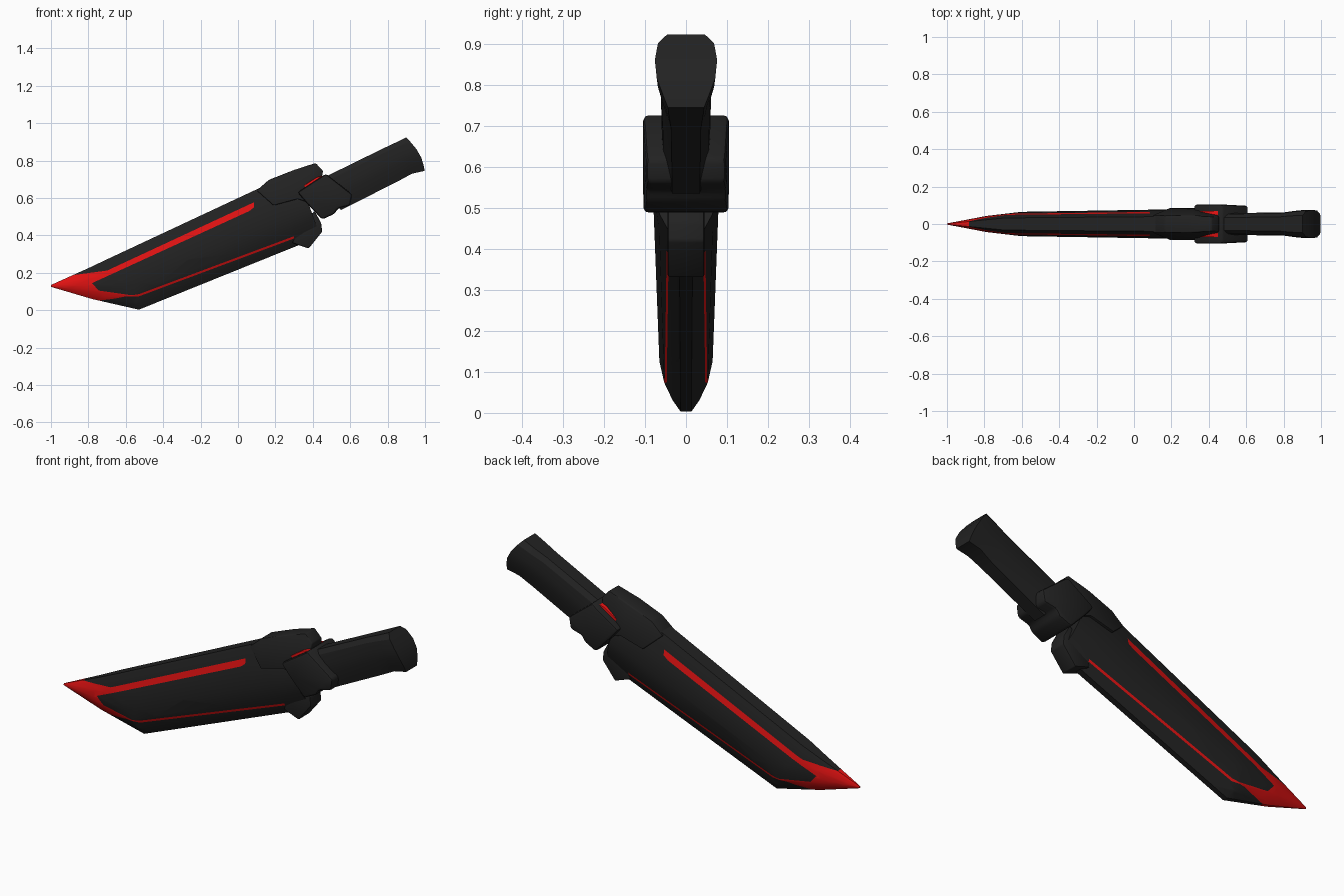
import bpy, bmesh, math
from mathutils import Vector

if "Cube" in bpy.data.objects:
    bpy.data.objects.remove(bpy.data.objects["Cube"])


def material(name, rgb):
    m = bpy.data.materials.new(name)
    m.diffuse_color = (*rgb, 1)
    m.use_nodes = True
    m.node_tree.nodes["Principled BSDF"].inputs["Base Color"].default_value = m.diffuse_color
    return m


BLACK = material("matte black", (0.016, 0.016, 0.016))
RED = material("bright red", (0.75, 0.006, 0.006))


def finish(name, bm, mats, angle=28):
    bmesh.ops.recalc_face_normals(bm, faces=bm.faces)
    me = bpy.data.meshes.new(name)
    bm.to_mesh(me)
    bm.free()
    ob = bpy.data.objects.new(name, me)
    bpy.context.collection.objects.link(ob)
    for m in mats:
        me.materials.append(m)
    bpy.ops.object.select_all(action='DESELECT')
    ob.select_set(True)
    bpy.context.view_layer.objects.active = ob
    bpy.ops.object.shade_smooth_by_angle(angle=math.radians(angle))
    return ob


def loft(stations, profile):
    """Stations: top (x,z), bottom (x,z), half width, end bow. Profile: (share of depth, share of width)."""
    bm = bmesh.new()
    rings = []
    for tx, tz, bx, bz, w, bow in stations:
        half = [(tx + (bx - tx) * v + bow * math.sin(math.pi * v), tz + (bz - tz) * v, w * k)
                for v, k in profile]
        pts = [(x, y, z) for x, z, y in half] + [(x, -y, z) for x, z, y in reversed(half)]
        rings.append([bm.verts.new(p) for p in pts])
    n = len(rings[0])
    for a, b in zip(rings, rings[1:]):
        for i in range(n):
            j = (i + 1) % n
            bm.faces.new((a[i], a[j], b[j], b[i]))
    # caps as strips of quads
    for r in (rings[0], rings[-1]):
        for i in range(n // 2 - 1):
            bm.faces.new((r[i], r[i + 1], r[n - 2 - i], r[n - 1 - i]))
    return bm


def slab(name, pts, mat, bevel=0.01):
    """Side outline of (x, z, half width) points, mirrored across y."""
    bm = bmesh.new()
    a = [bm.verts.new((x, -w, z)) for x, z, w in pts]
    b = [bm.verts.new((x, w, z)) for x, z, w in pts]
    bm.faces.new(a)
    bm.faces.new(b[::-1])
    for i in range(len(pts)):
        j = (i + 1) % len(pts)
        bm.faces.new((a[i], b[i], b[j], a[j]))
    bmesh.ops.recalc_face_normals(bm, faces=bm.faces)
    if bevel:
        bmesh.ops.bevel(bm, geom=bm.edges[:], offset=bevel, segments=2, profile=0.5,
                        affect='EDGES', clamp_overlap=True)
    return finish(name, bm, [mat], 35)


def inside(x, z, poly):
    hit = False
    for (x1, z1), (x2, z2) in zip(poly, poly[1:] + poly[:1]):
        if (z1 > z) != (z2 > z) and x < x1 + (z - z1) * (x2 - x1) / (z2 - z1):
            hit = not hit
    return hit


# blade, with red tip and stripes cut into its sides
blade = loft([(-1.0, 0.135, -1.0, 0.125, 0.003, 0),
              (-0.80, 0.225, -0.78, 0.06, 0.043, 0),
              (-0.69, 0.277, -0.53, 0.003, 0.065, 0),
              (0.14, 0.665, 0.33, 0.35, 0.079, 0),
              (0.33, 0.70, 0.435, 0.41, 0.079, 0)],
             [(0, .5), (.1, .68), (.33, .92), (.55, 1), (.74, .82), (.9, .5), (1, .2)])
red_areas = [
    [(-0.70, 0.212), (0.085, 0.577), (0.085, 0.55), (0.06, 0.53), (-0.78, 0.145)],
    [(-1.1, 0.21), (-0.88, 0.188), (-0.70, 0.212), (-0.78, 0.145), (-0.745, 0.105),
     (-0.57, 0.08), (-0.66, 0.062), (-0.79, 0.045), (-1.1, 0.05)],
    [(-0.62, 0.072), (-0.53, 0.086), (0.30, 0.396), (0.30, 0.384), (-0.53, 0.074)],
]
for poly in red_areas:
    for (x1, z1), (x2, z2) in zip(poly, poly[1:] + poly[:1]):
        bmesh.ops.bisect_plane(blade, geom=blade.verts[:] + blade.edges[:] + blade.faces[:],
                               dist=1e-5, plane_co=(x1, 0, z1),
                               plane_no=Vector((z2 - z1, 0, x1 - x2)).normalized())
for f in blade.faces:
    c = f.calc_center_median()
    f.material_index = int(any(inside(c.x, c.z, p) for p in red_areas))
finish("blade", blade, [BLACK, RED])

# spur under the blade's heel
slab("heel_spur", [(0.29, 0.36, .04), (0.378, 0.33, .045), (0.45, 0.42, .045),
                   (0.445, 0.465, .045), (0.41, 0.53, .045), (0.33, 0.46, .045)], BLACK, 0.006)

# collar wrapping the spine
slab("spine_collar", [(0.10, 0.64, .048), (0.165, 0.697, .046), (0.30, 0.75, .046),
                      (0.415, 0.787, .04), (0.455, 0.745, .04), (0.42, 0.56, .085),
                      (0.32, 0.595, .085), (0.19, 0.56, .087)], BLACK, 0.006)

# red accent between collar and clamp
slab("red_accent", [(0.35, 0.662), (0.42, 0.71), (0.45, 0.717), (0.46, 0.70), (0.38, 0.64)]
     and [(x, z, .07) for x, z in ((0.35, 0.665), (0.42, 0.711), (0.45, 0.718),
                                   (0.46, 0.69), (0.38, 0.63))], RED, 0.004)

# wide clamp joining blade and handle
slab("clamp", [(0.318, 0.63, .105), (0.47, 0.73, .105), (0.61, 0.62, .097), (0.60, 0.56, .097),
               (0.535, 0.545, .1), (0.515, 0.515, .1), (0.45, 0.485, .105), (0.37, 0.57, .105)],
     BLACK, 0.013)

# handle, flared at the butt
handle = loft([(0.45, 0.705, 0.55, 0.535, 0.058, 0),
               (0.77, 0.862, 0.86, 0.692, 0.062, 0),
               (0.84, 0.895, 0.93, 0.73, 0.073, 0.01),
               (0.90, 0.924, 0.998, 0.745, 0.076, 0.022)],
              [(0, .6), (.12, .9), (.35, 1), (.6, .94), (.85, .72), (1, .58)])
finish("handle", handle, [BLACK])
